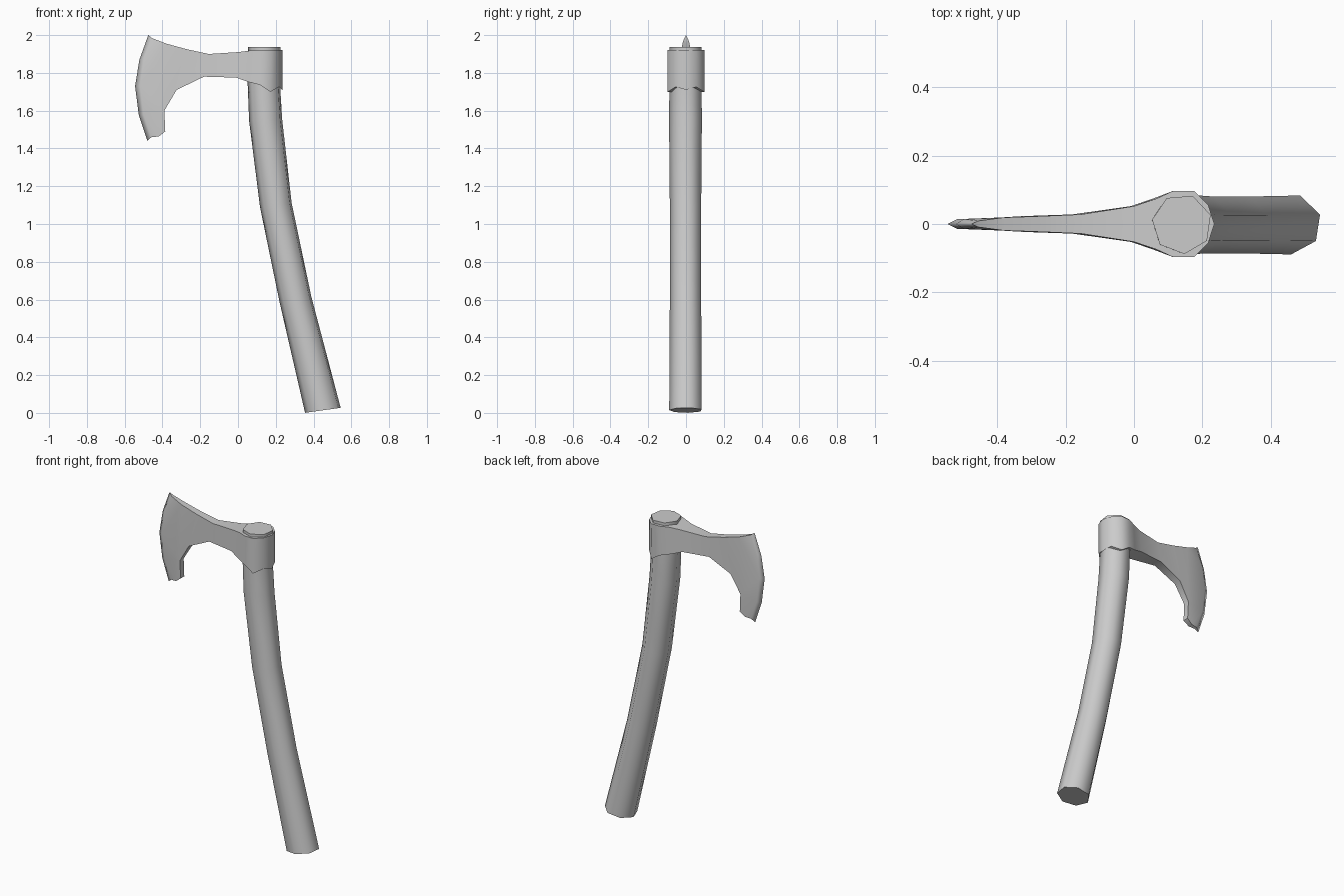
import bpy, bmesh, math
from mathutils import Vector

cube = bpy.data.objects.get("Cube")
if cube:
    bpy.data.objects.remove(cube, do_unlink=True)

grey = bpy.data.materials.new("plain grey")
grey.use_nodes = True
grey.diffuse_color = (0.6, 0.6, 0.6, 1)
grey.node_tree.nodes["Principled BSDF"].inputs["Base Color"].default_value = (0.6, 0.6, 0.6, 1)


def finish(bm, name, angle):
    mesh = bpy.data.meshes.new(name)
    bm.to_mesh(mesh)
    bm.free()
    ob = bpy.data.objects.new(name, mesh)
    bpy.context.collection.objects.link(ob)
    mesh.materials.append(grey)
    bpy.ops.object.select_all(action="DESELECT")
    ob.select_set(True)
    bpy.context.view_layer.objects.active = ob
    bpy.ops.object.shade_smooth_by_angle(angle=math.radians(angle))
    return ob


# Handle: seven-sided rings along a bent path (x, z, radius, tilt)
SIDES = 7
path = [(0.14, 1.937, 0.088, 0), (0.138, 1.75, 0.088, 0), (0.148, 1.55, 0.09, 0.05),
        (0.202, 1.1, 0.086, 0.14), (0.306, 0.6, 0.086, 0.2), (0.451, 0.014, 0.097, 0.14)]
bm = bmesh.new()
rings = []
for x, z, r, tilt in path:
    ring = []
    for i in range(SIDES):
        a = math.radians(17.5) + math.tau * i / SIDES
        dx = r * math.cos(a)
        ring.append(bm.verts.new((x + dx, 0.92 * r * math.sin(a) if r > 0.095 else r * math.sin(a), z + dx * tilt)))
    rings.append(ring)
for upper, lower in zip(rings, rings[1:]):
    for i in range(SIDES):
        j = (i + 1) % SIDES
        bm.faces.new((upper[i], upper[j], lower[j], lower[i]))
bm.faces.new(rings[0])
bm.faces.new(rings[-1])
bmesh.ops.recalc_face_normals(bm, faces=bm.faces)
finish(bm, "handle", 55)

# Axe head: one half, from collar back to blade, mirrored across y = 0
# Columns: top x, top z, bottom x, bottom z, half thickness
columns = [(0.235, 1.92, 0.235, 1.71, 0), (0.217, 1.92, 0.217, 1.726, 0.055),
           (0.175, 1.92, 0.172, 1.70, 0.097), (0.115, 1.92, 0.115, 1.737, 0.097),
           (0.065, 1.918, 0.055, 1.752, 0.074), (0, 1.91, -0.01, 1.775, 0.052),
           (-0.155, 1.90, -0.18, 1.78, 0.028), (-0.27, 1.925, -0.325, 1.71, 0.023),
           (-0.38, 1.955, -0.39, 1.60, 0.019)]
# Bevel start (x, z, half thickness) and the sharp edge beside it (x, z)
bevel = [(-0.455, 1.984, 0.009), (-0.495, 1.88, 0.014), (-0.517, 1.73, 0.014),
         (-0.499, 1.58, 0.014), (-0.458, 1.46, 0.010)]
edge = [(-0.475, 2.0), (-0.522, 1.87), (-0.545, 1.73), (-0.525, 1.575), (-0.48, 1.44)]
heel = [(-0.42, 1.463, 0.014), (-0.385, 1.49, 0.018)]

bm = bmesh.new()
cache = {}


def vert(x, y, z):
    key = (x, y, z)
    if key not in cache:
        cache[key] = bm.verts.new(key)
    return cache[key]


def face(*points):
    corners = list(dict.fromkeys(vert(*p) for p in points))
    if len(corners) > 2:
        bm.faces.new(corners)


def rim(chain):
    """Close the thickness between the cheek outline and the middle plane."""
    for p, q in zip(chain, chain[1:]):
        face(p, q, (q[0], 0, q[2]), (p[0], 0, p[2]))


top = [(c[0], c[4], c[1]) for c in columns]
bottom = [(c[2], c[4], c[3]) for c in columns]
inner = [(x, y, z) for x, z, y in bevel]
outer = [(x, 0, z) for x, z in edge]
hook = [(x, y, z) for x, z, y in heel]
for i in range(len(columns) - 1):
    face(top[i], top[i + 1], bottom[i + 1], bottom[i])
# Blade cheek, fanned from the inner column
face(top[-1], inner[0], inner[1])
face(top[-1], inner[1], inner[2], bottom[-1])
face(bottom[-1], inner[2], inner[3])
face(bottom[-1], inner[3], hook[0], hook[1])
face(inner[3], inner[4], hook[0])
# Sharp cutting bevel
for i in range(len(edge) - 1):
    face(inner[i], outer[i], outer[i + 1], inner[i + 1])
rim(top + [inner[0], outer[0]])
rim(bottom + hook[::-1] + [inner[-1], outer[-1]])

bmesh.ops.recalc_face_normals(bm, faces=bm.faces)
bm.normal_update()
if sum(f.normal.y * f.calc_area() for f in bm.faces) < 0:
    bmesh.ops.reverse_faces(bm, faces=bm.faces)
head = finish(bm, "axe_head", 48)
mirror = head.modifiers.new("mirror", "MIRROR")
mirror.use_axis = (False, True, False)
mirror.use_clip = True
